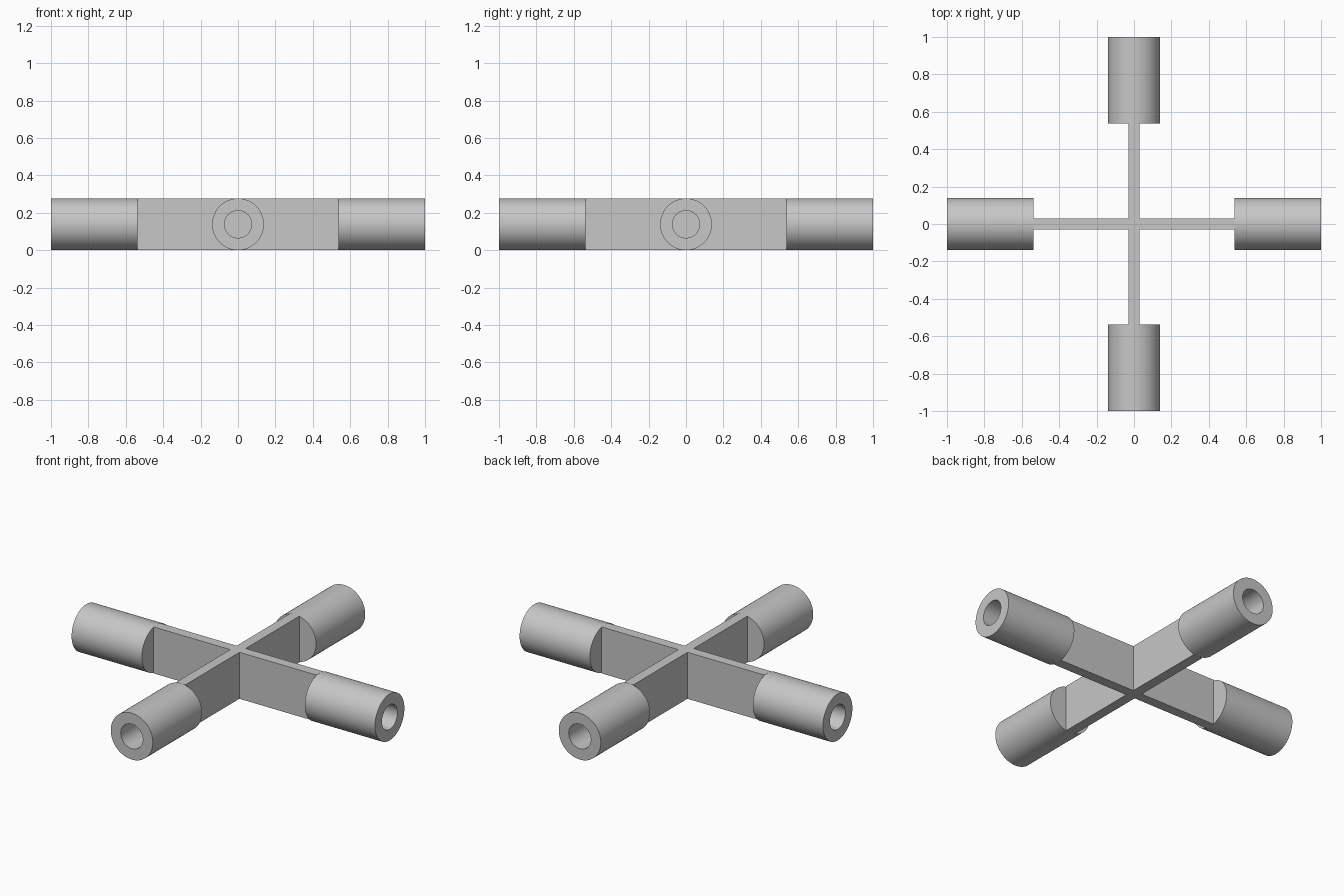
import bpy
import bmesh
from math import pi, radians
from mathutils import Matrix, Vector

if "Cube" in bpy.data.objects:
    bpy.data.objects.remove(bpy.data.objects["Cube"])

R = 0.1385        # socket outer radius, also half the height
BORE = 0.073      # bore radius
INNER = 0.537     # where web meets socket
BORE_END = 0.615  # bottom of the blind bore
HALF_WEB = 0.03

grey = bpy.data.materials.new("plain_grey")
grey.use_nodes = True
colour = (0.57, 0.57, 0.57, 1)
grey.diffuse_color = colour
grey.node_tree.nodes["Principled BSDF"].inputs["Base Color"].default_value = colour


def finish(bm, name):
    bmesh.ops.recalc_face_normals(bm, faces=bm.faces)
    mesh = bpy.data.meshes.new(name)
    bm.to_mesh(mesh)
    bm.free()
    mesh.materials.append(grey)
    obj = bpy.data.objects.new(name, mesh)
    bpy.context.collection.objects.link(obj)
    return obj


# Cross-shaped web: plus outline extruded upwards
bm = bmesh.new()
outline = []
for k in range(4):
    turn = Matrix.Rotation(k * pi / 2, 3, 'Z')
    for x, y in ((HALF_WEB, -HALF_WEB), (INNER, -HALF_WEB), (INNER, HALF_WEB)):
        outline.append(bm.verts.new(turn @ Vector((x, y, 0))))
base = bm.faces.new(outline)
top = bmesh.ops.extrude_face_region(bm, geom=[base])
bmesh.ops.translate(bm, vec=(0, 0, 2 * R),
                    verts=[v for v in top["geom"] if isinstance(v, bmesh.types.BMVert)])
finish(bm, "cross_web")


# Round socket with a blind bore, lathed about the x axis
def socket(name, angle):
    bm = bmesh.new()
    profile = [(INNER, 0), (INNER, R), (1, R), (1, BORE), (BORE_END, BORE), (BORE_END, 0)]
    verts = [bm.verts.new((x, 0, r)) for x, r in profile]
    edges = [bm.edges.new(pair) for pair in zip(verts, verts[1:])]
    bmesh.ops.spin(bm, geom=verts + edges, cent=(0, 0, 0), axis=(1, 0, 0),
                   angle=2 * pi, steps=64)
    bmesh.ops.remove_doubles(bm, verts=bm.verts, dist=0.0001)
    bm.transform(Matrix.Translation((0, 0, R)) @ Matrix.Rotation(angle, 4, 'Z'))
    obj = finish(bm, name)
    bpy.ops.object.select_all(action='DESELECT')
    obj.select_set(True)
    bpy.context.view_layer.objects.active = obj
    bpy.ops.object.shade_smooth_by_angle(angle=radians(30))


for k, side in enumerate(("left", "back", "right", "front")):
    socket(side + "_socket", k * pi / 2)
